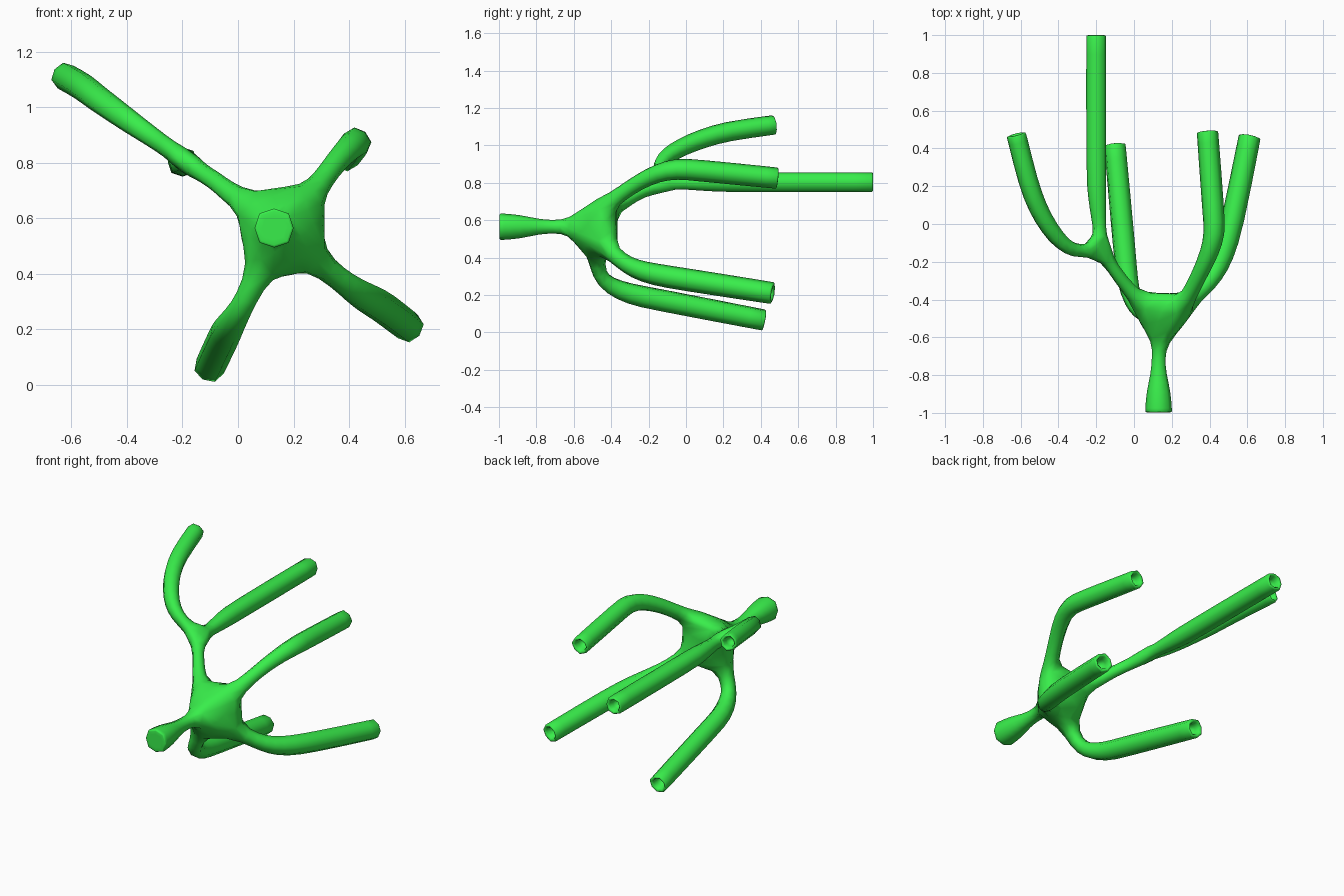
import bpy, bmesh
from mathutils import Vector

if "Cube" in bpy.data.objects:
    bpy.data.objects.remove(bpy.data.objects["Cube"])

K = 1.36          # cage radius to finished radius, the subdivision shrinks the tube
bm = bmesh.new()


def ring(centre, u, v, r):
    """Four cage vertices around a point."""
    s = r * K * 0.7071
    return [bm.verts.new(centre + u * a * s + v * b * s)
            for a, b in ((1, 1), (-1, 1), (-1, -1), (1, -1))]


def bridge(a, b):
    for i in range(4):
        j = (i + 1) % 4
        bm.faces.new((a[i], a[j], b[j], b[i]))


def sweep(path, start_dir, end_dir=None, tip=None):
    """Square tube along (x, y, z, radius) points; returns first and last ring."""
    pts = [Vector(p[:3]) for p in path]
    n = len(pts)
    tans = [(pts[min(i + 1, n - 1)] - pts[i]).normalized() +
            (pts[i] - pts[max(i - 1, 0)]).normalized() for i in range(n)]
    tans = [t.normalized() for t in tans]
    tans[0] = start_dir
    if end_dir:
        tans[-1] = end_dir
    ref = Vector((0, 0, 1)) if abs(start_dir.y) > 0.8 else Vector((0, 1, 0))
    u = start_dir.cross(ref).normalized()
    rings = []
    for i in range(n):
        if i:
            u = tans[i - 1].rotation_difference(tans[i]) @ u
        u = (u - tans[i] * u.dot(tans[i])).normalized()
        rings.append(ring(pts[i], u, tans[i].cross(u), path[i][3]))
    # tip: hollow cup for the arms, flat cap for the trunk
    t, r, end = tans[-1], path[-1][3], pts[-1]
    profile = {"cup": [(0.015, 0.98), (0.015, 0.6), (-0.06, 0.55)],
               "flat": [(0.012, 0.97), (0.012, 0.75)], None: []}[tip]
    for offset, scale in profile:
        rings.append(ring(end + t * offset, u, t.cross(u), r * scale))
    for a, b in zip(rings, rings[1:]):
        bridge(a, b)
    if tip:
        bm.faces.new(rings[-1])
    return rings[0], rings[-1]


def leave(node, dist, path, **kw):
    """Start a tube on a sphere around a node, aimed at its first point."""
    d = (Vector(path[0][:3]) - node).normalized()
    return sweep([(*(node + d * dist), path[0][3])] + path[1:], d, **kw)


def join_rings(rings):
    """Skin a node between the tube rings around it."""
    verts = [v for r in rings for v in r]
    hull = bmesh.new()
    back = {hull.verts.new(v.co): v for v in verts}
    bmesh.ops.convex_hull(hull, input=list(back))
    made = []
    for f in hull.faces:
        vs = [back[v] for v in f.verts]
        if not any(all(v in r for v in vs) for r in rings):
            made.append(bm.faces.new(vs))
    hull.free()
    bmesh.ops.join_triangles(bm, faces=made, angle_face_threshold=0.9,
                             angle_shape_threshold=1.2)


hub = Vector((0.16, -0.46, 0.56))
fork = Vector((-0.18, -0.135, 0.80))

# trunk, flaring toward the front
trunk = [(0.135, -0.64, 0.565, 0.045), (0.13, -0.71, 0.565, 0.036),
         (0.13, -0.79, 0.565, 0.043), (0.13, -0.89, 0.565, 0.066),
         (0.13, -0.985, 0.565, 0.074)]
# three single arms
upper_right = [(0.27, -0.42, 0.69, 0.052), (0.31, -0.34, 0.745, 0.040),
               (0.355, -0.25, 0.805, 0.042), (0.40, -0.15, 0.853, 0.048),
               (0.427, -0.05, 0.875, 0.055), (0.42, 0.07, 0.866, 0.057),
               (0.39, 0.475, 0.826, 0.056)]
lower_right = [(0.30, -0.41, 0.43, 0.052), (0.36, -0.35, 0.385, 0.042),
               (0.42, -0.275, 0.34, 0.050), (0.47, -0.17, 0.31, 0.058),
               (0.52, 0.0, 0.282, 0.060), (0.61, 0.45, 0.212, 0.058)]
lower_left = [(0.06, -0.485, 0.38, 0.052), (0.03, -0.465, 0.31, 0.040),
              (-0.005, -0.41, 0.25, 0.047), (-0.035, -0.30, 0.205, 0.057),
              (-0.05, -0.15, 0.175, 0.060), (-0.10, 0.405, 0.068, 0.058)]
hub_rings = [leave(hub, 0.17, trunk, tip="flat")[0]]
for arm in (upper_right, lower_right, lower_left):
    hub_rings.append(leave(hub, 0.17, arm, tip="cup")[0])

# stem from the hub to the fork
toward = (fork - Vector((-0.09, -0.265, 0.735))).normalized()
stem = [(0.03, -0.41, 0.655, 0.050), (-0.04, -0.33, 0.70, 0.037),
        (-0.085, -0.27, 0.737, 0.034), (*(fork - toward * 0.08), 0.034)]
stem_start, stem_end = leave(hub, 0.17, stem, end_dir=toward)
hub_rings.append(stem_start)

# the two arms of the fork
straight = [(-0.18, 0.0, 0.80, 0.034), (-0.187, 0.03, 0.80, 0.040),
            (-0.195, 0.14, 0.802, 0.050), (-0.20, 0.27, 0.803, 0.055),
            (-0.20, 0.985, 0.803, 0.055)]
curved = [(-0.28, -0.145, 0.873, 0.034), (-0.32, -0.14, 0.90, 0.038),
          (-0.385, -0.10, 0.945, 0.043), (-0.45, -0.02, 0.992, 0.047),
          (-0.51, 0.085, 1.035, 0.050), (-0.56, 0.22, 1.075, 0.052),
          (-0.62, 0.46, 1.108, 0.052)]
fork_rings = [stem_end] + [leave(fork, 0.08, arm, tip="cup")[0]
                           for arm in (straight, curved)]

join_rings(hub_rings)
join_rings(fork_rings)
bmesh.ops.recalc_face_normals(bm, faces=bm.faces)

# one smooth branching body
mesh = bpy.data.meshes.new("branching_tube")
bm.to_mesh(mesh)
bm.free()
mesh.shade_smooth()
body = bpy.data.objects.new("branching_tube", mesh)
bpy.context.collection.objects.link(body)
mod = body.modifiers.new("round", 'SUBSURF')
mod.levels = mod.render_levels = 1
mod.use_limit_surface = False

green = bpy.data.materials.new("green")
green.diffuse_color = (0.04, 0.85, 0.07, 1)
green.use_nodes = True
green.node_tree.nodes["Principled BSDF"].inputs["Base Color"].default_value = green.diffuse_color
mesh.materials.append(green)
